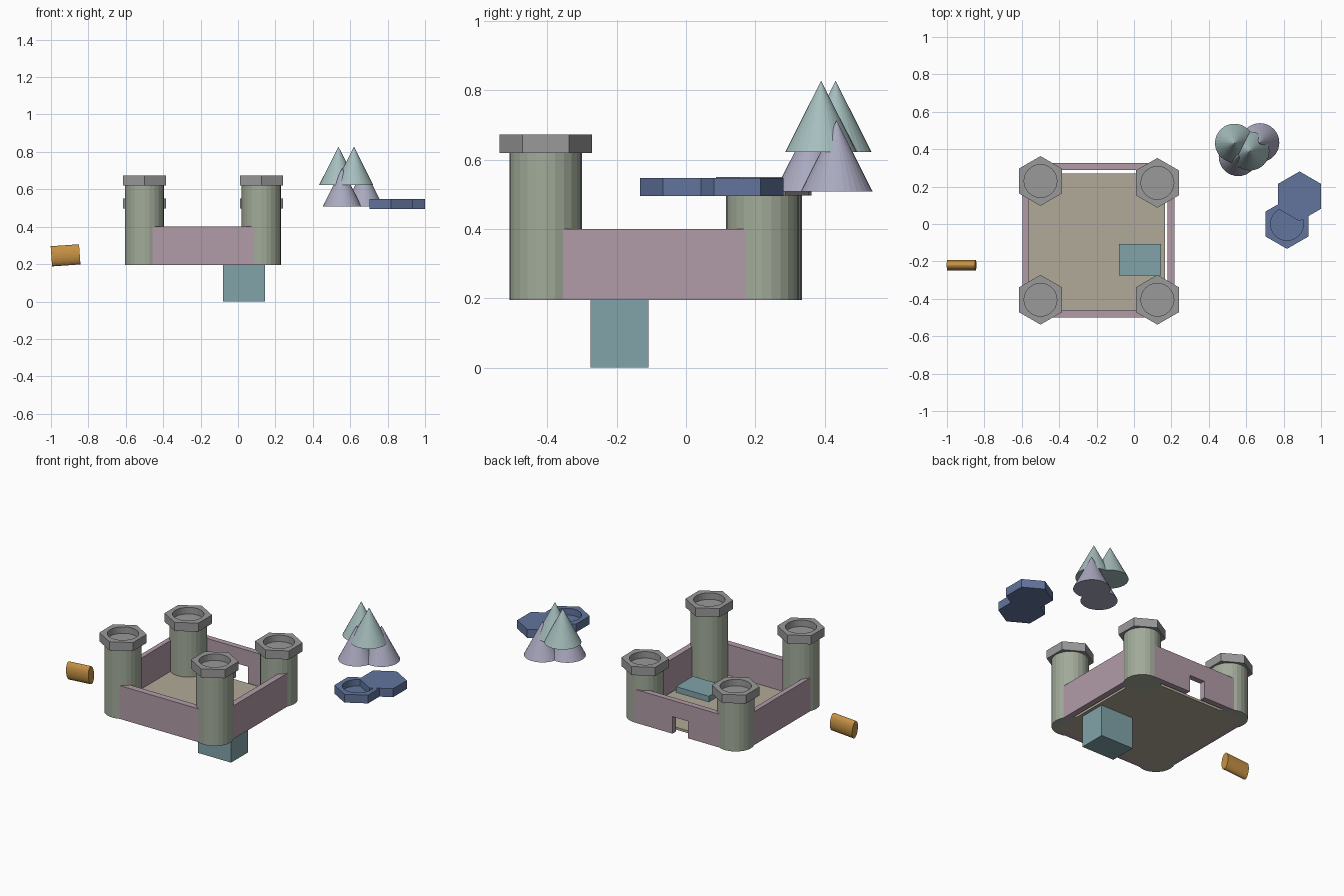
import bpy, bmesh, math
from mathutils import Matrix

if "Cube" in bpy.data.objects:
    bpy.data.objects.remove(bpy.data.objects["Cube"])


def material(name, rgb):
    m = bpy.data.materials.new(name)
    m.diffuse_color = (*[(c / 255) ** 2.2 for c in rgb], 1)
    m.use_nodes = True
    m.node_tree.nodes["Principled BSDF"].inputs["Base Color"].default_value = m.diffuse_color
    return m


STONE = material("tower_stone", (160, 170, 152))
WALL = material("wall_pink", (176, 154, 166))
SAND = material("floor_sand", (176, 168, 152))
TEAL = material("block_teal", (128, 162, 168))
ORANGE = material("barrel_orange", (196, 144, 70))
BLUE = material("pool_blue", (98, 116, 156))
GREEN = material("tree_green", (164, 188, 188))
LILAC = material("tree_lilac", (168, 168, 190))
GREY = material("cap_grey", (152, 152, 152))


def finish(name, bm, mat):
    bmesh.ops.recalc_face_normals(bm, faces=bm.faces)
    me = bpy.data.meshes.new(name)
    bm.to_mesh(me)
    bm.free()
    me.materials.append(mat)
    ob = bpy.data.objects.new(name, me)
    bpy.context.collection.objects.link(ob)
    return ob


def box(name, x, y, z, mat):
    bm = bmesh.new()
    bmesh.ops.create_cube(bm, size=1)
    for v in bm.verts:
        v.co = [lo + (c + 0.5) * (hi - lo) for c, (lo, hi) in zip(v.co, (x, y, z))]
    return finish(name, bm, mat)


def cone(name, x, y, z0, z1, r1, r2, mat, sides=24):
    bm = bmesh.new()
    bmesh.ops.create_cone(bm, cap_ends=True, segments=sides, radius1=r1, radius2=r2,
                          depth=z1 - z0, matrix=Matrix.Translation((x, y, (z0 + z1) / 2)))
    return finish(name, bm, mat)


def dished_hex(name, x, y, z0, z1, mat, r=0.133, hole=0.088, depth=0.04):
    """Hexagonal slab, points along y, with a round recess in the top."""
    bm = bmesh.new()

    def ring(n, rad, z):
        return [bm.verts.new((x + rad * math.cos(math.pi / 2 + math.tau * i / n),
                              y + rad * math.sin(math.pi / 2 + math.tau * i / n), z))
                for i in range(n)]

    bottom, top = ring(6, r, z0), ring(6, r, z1)
    rim, dish = ring(24, hole, z1), ring(24, hole, z1 - depth)
    bm.faces.new(bottom)
    bm.faces.new(dish)
    for i in range(6):
        j = (i + 1) % 6
        bm.faces.new((bottom[i], bottom[j], top[j], top[i]))
        bm.faces.new([top[i], top[j]] + [rim[(4 * i + k) % 24] for k in (4, 3, 2, 1, 0)])
    for i in range(24):
        j = (i + 1) % 24
        bm.faces.new((rim[i], rim[j], dish[j], dish[i]))
    return finish(name, bm, mat)


# Corner towers with dished hexagonal caps; the back pair is lower
BASE = 0.195
for name, x, y, h in (("front_left", -0.5, -0.405, 0.62), ("front_right", 0.125, -0.405, 0.62),
                      ("back_left", -0.5, 0.23, 0.497), ("back_right", 0.125, 0.22, 0.497)):
    cone(name + "_tower", x, y, BASE, h, 0.105, 0.105, STONE)
    dished_hex(name + "_tower_cap", x, y, h, h + 0.053, GREY)

# Walls, the back one split around a doorway
Z = (BASE, 0.4)
box("front_wall", (-0.5, 0.125), (-0.5, -0.46), Z, WALL)
box("left_wall", (-0.595, -0.565), (-0.405, 0.23), Z, WALL)
box("right_wall", (0.18, 0.217), (-0.405, 0.22), Z, WALL)
box("back_wall_left", (-0.5, -0.24), (0.29, 0.325), Z, WALL)
box("back_wall_right", (-0.135, 0.125), (0.29, 0.325), Z, WALL)
box("door_lintel", (-0.24, -0.135), (0.29, 0.325), (0.3, 0.4), WALL)

# Courtyard floor and the block passing through it
box("courtyard_floor", (-0.57, 0.165), (-0.465, 0.27), (BASE, 0.21), SAND)
box("foundation_block", (-0.08, 0.145), (-0.275, -0.108), (0, 0.245), TEAL)

# Flattened, slightly tilted barrel on the left
barrel = cone("barrel", 0, 0, -0.076, 0.076, 1, 1, ORANGE, 24)
barrel.data.transform(Matrix.Translation((-0.922, -0.22, 0.247))
                      @ Matrix.Rotation(math.radians(-4), 4, 'Y')
                      @ Matrix.Rotation(math.radians(90), 4, 'Y')
                      @ Matrix.Diagonal((0.054, 0.028, 1, 1)))

# Cluster of cone trees
for name, x, y, z, mat in (("tree_top_a", 0.537, 0.432, 0.622, GREEN),
                           ("tree_top_b", 0.62, 0.39, 0.622, GREEN),
                           ("tree_bottom_a", 0.673, 0.435, 0.508, LILAC),
                           ("tree_bottom_b", 0.557, 0.36, 0.508, LILAC)):
    cone(name, x, y, z, z + 0.206, 0.104, 0, mat, 32)

# Pair of hexagonal pool tiles, one dished
dished_hex("pool_tile", 0.818, 0.0, 0.496, 0.547, BLUE)
cone("solid_tile", 0.885, 0.148, 0.496, 0.548, 0.133, 0.133, BLUE, 6)
